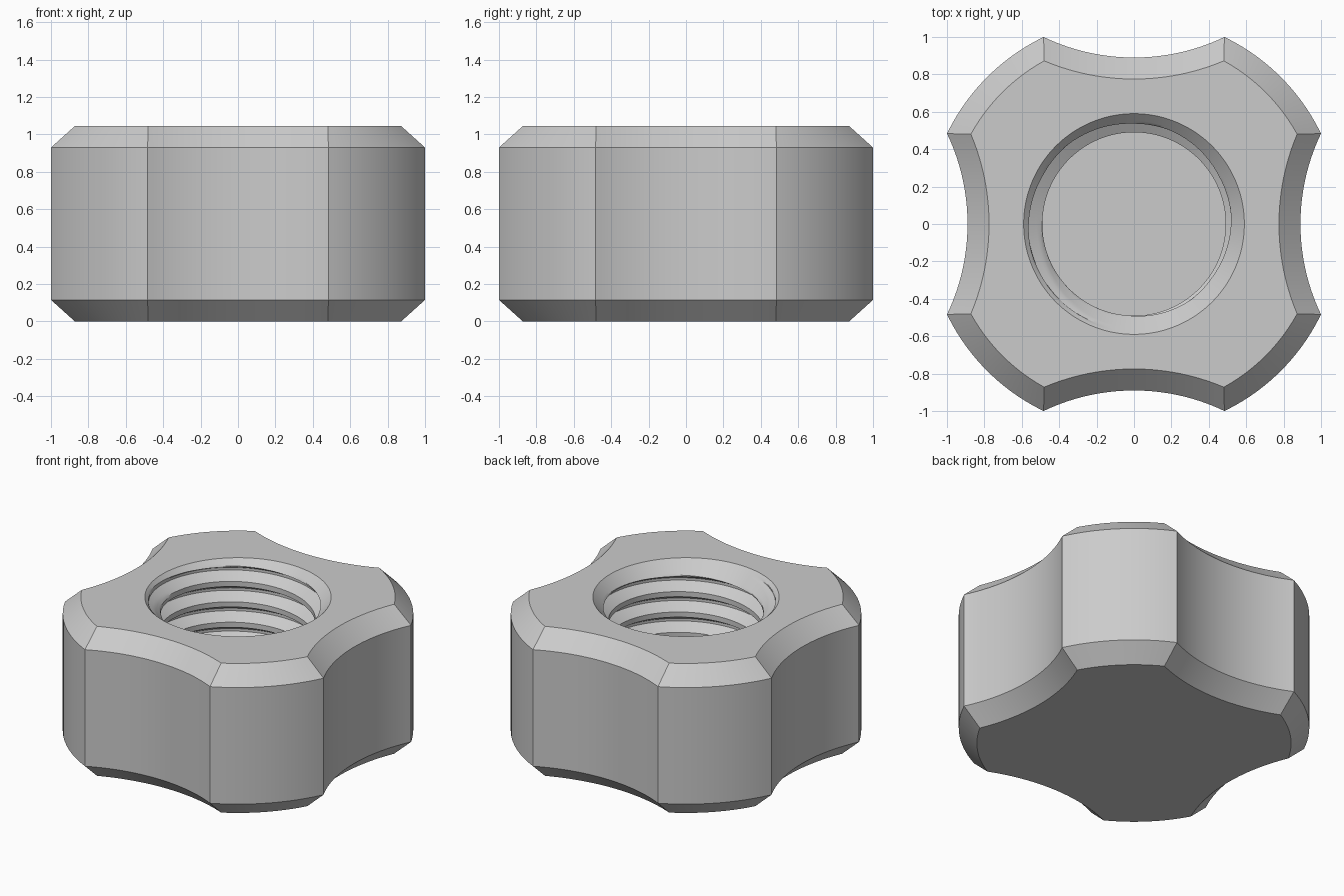
import bpy, bmesh, math
from math import sin, cos, tau, radians

cube = bpy.data.objects.get("Cube")
if cube:
    bpy.data.objects.remove(cube, do_unlink=True)

# Knob dimensions
HEIGHT, CHAMFER = 1.045, 0.115
LOBE_R, SCALLOP_R, SCALLOP_D = 1.1105, 1.12, 2.01
SCALLOP_N, LOBE_N = 28, 20
COLS = 4 * (SCALLOP_N + LOBE_N)

# Threaded blind hole dimensions
FLOOR, RIM_R, MINOR_R, MAJOR_R = 0.2, 0.59, 0.49, 0.567
PITCH, STEPS = 0.1425, 16
START = -radians(25.8)


def outline(offset):
    """Four concave scallops alternating with four round lobes, inset by offset."""
    lobe, scallop = LOBE_R - offset, SCALLOP_R + offset
    reach = (lobe ** 2 + SCALLOP_D ** 2 - scallop ** 2) / (2 * SCALLOP_D)
    half = math.sqrt(lobe ** 2 - reach ** 2)
    bend, corner = math.asin(half / scallop), math.atan2(half, reach)
    points = []
    for quarter in range(4):
        turn = quarter * tau / 4
        for i in range(SCALLOP_N):
            a = bend * (2 * i / SCALLOP_N - 1)
            x, y = SCALLOP_D - scallop * cos(a), scallop * sin(a)
            points.append((x * cos(turn) - y * sin(turn), x * sin(turn) + y * cos(turn)))
        for i in range(LOBE_N):
            a = turn + corner + (tau / 4 - 2 * corner) * i / LOBE_N
            points.append((lobe * cos(a), lobe * sin(a)))
    return points


def hole_point(col, row):
    """Point on the right-handed helical thread, opened by the entry chamfer."""
    angle = START + tau * col / COLS
    groove = 1.0 + PITCH * (angle / tau - 0.5)
    z = groove + PITCH * row / STEPS
    z = min(max(z, FLOOR), HEIGHT)
    d = abs((z - groove + PITCH / 2) % PITCH - PITCH / 2)
    slope = (MAJOR_R - MINOR_R) / (PITCH * 5 / 16)
    r = min(MAJOR_R, max(MINOR_R, MAJOR_R - (d - PITCH / 16) * slope))
    r = max(r, RIM_R - (HEIGHT - z))
    return r * cos(angle), r * sin(angle), z


bm = bmesh.new()

# Chamfered outer wall
levels = ((0, CHAMFER), (CHAMFER, 0), (HEIGHT - CHAMFER, 0), (HEIGHT, CHAMFER))
rings = [[bm.verts.new((x, y, z)) for x, y in outline(o)] for z, o in levels]
for low, high in zip(rings, rings[1:]):
    for i in range(COLS):
        j = (i + 1) % COLS
        bm.faces.new((low[i], low[j], high[j], high[i]))
bm.faces.new(rings[0][::-1])

# Thread surface, from the floor to the rim
first = -math.ceil(7 * STEPS)
last = 2 * STEPS
grid = [[bm.verts.new(hole_point(c, r)) for c in range(COLS + 1)]
        for r in range(first, last + 1)]
for low, high in zip(grid, grid[1:]):
    for c in range(COLS):
        bm.faces.new((low[c + 1], low[c], high[c], high[c + 1]))

# Hole floor and flat top
bm.faces.new(grid[0][:COLS])
rim = grid[-1]
for c in range(COLS):
    bm.faces.new((rings[-1][c], rings[-1][(c + 1) % COLS], rim[c + 1], rim[c]))

bmesh.ops.remove_doubles(bm, verts=bm.verts, dist=0.00001)
bmesh.ops.recalc_face_normals(bm, faces=bm.faces)

mesh = bpy.data.meshes.new("threaded_knob")
bm.to_mesh(mesh)
bm.free()
knob = bpy.data.objects.new("threaded_knob", mesh)
bpy.context.collection.objects.link(knob)

# Plain grey finish
grey = bpy.data.materials.new("light_grey")
grey.use_nodes = True
colour = (0.6, 0.6, 0.6, 1)
grey.diffuse_color = colour
grey.node_tree.nodes["Principled BSDF"].inputs["Base Color"].default_value = colour
mesh.materials.append(grey)

bpy.ops.object.select_all(action="DESELECT")
knob.select_set(True)
bpy.context.view_layer.objects.active = knob
bpy.ops.object.shade_smooth_by_angle(angle=radians(25))
